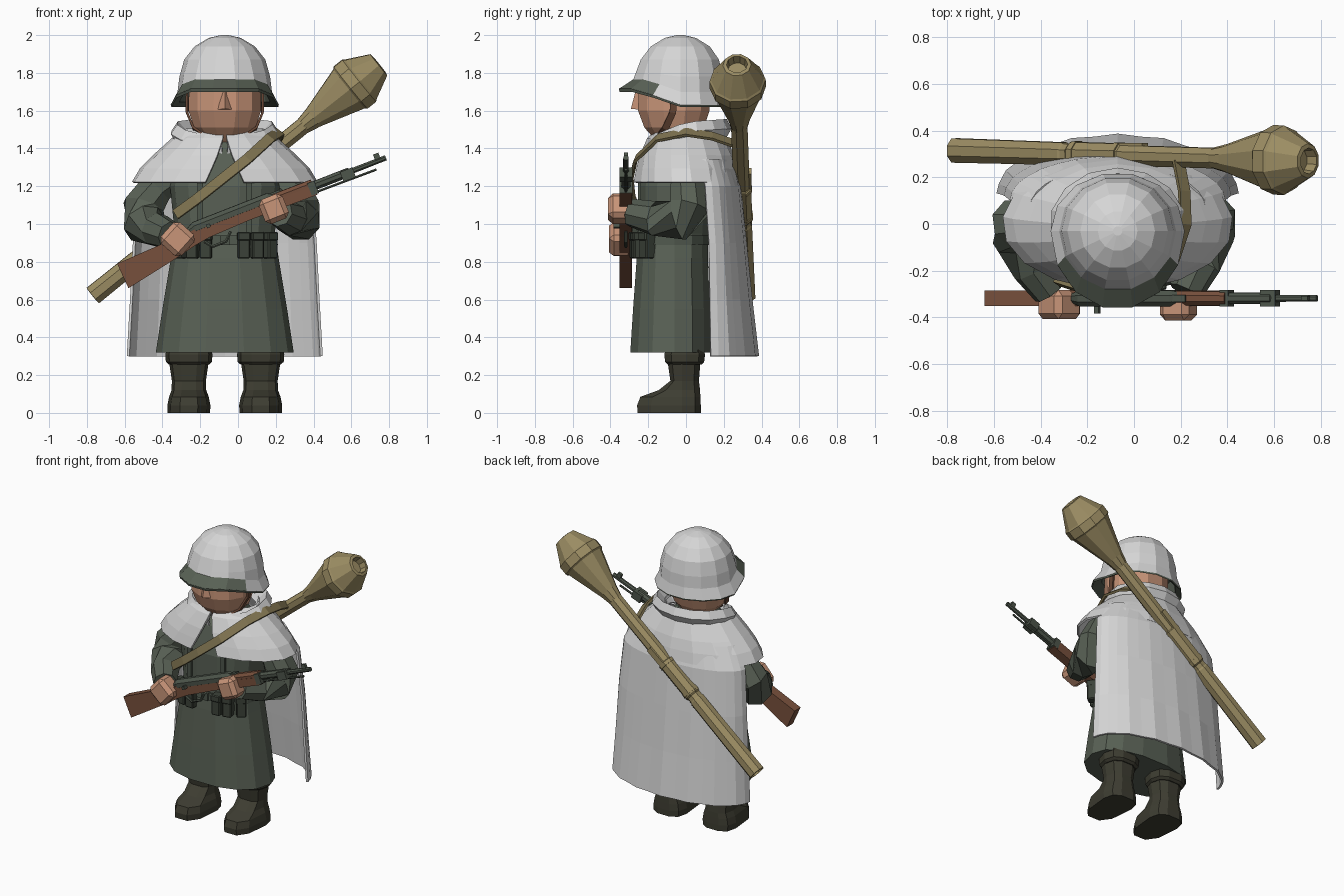
import bpy, bmesh, math
from mathutils import Vector, Matrix

if "Cube" in bpy.data.objects:
    bpy.data.objects.remove(bpy.data.objects["Cube"])

CX = -0.07  # body centre line


def material(name, rgb):
    m = bpy.data.materials.new(name)
    m.diffuse_color = (*rgb, 1)
    m.use_nodes = True
    m.node_tree.nodes["Principled BSDF"].inputs["Base Color"].default_value = m.diffuse_color
    return m


WHITE = material("snow white cloth", (0.67, 0.67, 0.67))
GREEN = material("field green wool", (0.098, 0.118, 0.090))
BOOT = material("dark boot leather", (0.047, 0.046, 0.031))
SKIN = material("skin", (0.58, 0.30, 0.19))
WOOD = material("brown wood", (0.185, 0.080, 0.045))
TAN = material("tan metal", (0.33, 0.265, 0.125))
SLING = material("sling webbing", (0.21, 0.17, 0.080))
METAL = material("green gunmetal", (0.075, 0.092, 0.070))
POUCH = material("dark pouch", (0.045, 0.055, 0.041))
STRAP = material("strap leather", (0.13, 0.06, 0.035))


def finish(name, bm, mat, solid=0):
    bmesh.ops.recalc_face_normals(bm, faces=bm.faces[:])
    me = bpy.data.meshes.new(name)
    bm.to_mesh(me)
    bm.free()
    me.materials.append(mat)
    ob = bpy.data.objects.new(name, me)
    bpy.context.collection.objects.link(ob)
    if solid:
        mod = ob.modifiers.new("thickness", 'SOLIDIFY')
        mod.thickness = solid
        mod.offset = 0
    return ob


def loft(name, rings, mat, closed=True, caps=(True, True), solid=0):
    bm = bmesh.new()
    vs = [[bm.verts.new(p) for p in r] for r in rings]
    n = len(vs[0])
    for a, b in zip(vs, vs[1:]):
        for i in range(n if closed else n - 1):
            j = (i + 1) % n
            bm.faces.new((a[i], a[j], b[j], b[i]))
    if closed:
        for use, r in zip(caps, (vs[0], vs[-1])):
            if use:
                bm.faces.new(r)
    return finish(name, bm, mat, solid)


def full(n):
    return [(i + 0.5) * math.tau / n for i in range(n)]


def arc(start, n):  # open arc round the back, start degrees away from the front
    return [math.radians(start + (360 - 2 * start) * i / n) for i in range(n + 1)]


def ring(angles, z, rx, yf, yb, yc=0, cx=CX, lift=None, power=1.0):
    pts = []
    for a in angles:
        s, c = math.sin(a), math.cos(a)
        s, c = (math.copysign(abs(v) ** power, v) for v in (s, c))
        y = yc + c * (yf - yc) if c > 0 else yc - c * (yb - yc)
        pts.append(Vector((cx + rx * s, y, z + (lift(math.cos(a)) if lift else 0))))
    return pts


def tube(name, pts, radii, mat, n=8, caps=(True, True)):
    pts = [Vector(p) for p in pts]
    rings = []
    for i, p in enumerate(pts):
        t = pts[min(i + 1, len(pts) - 1)] - pts[max(i - 1, 0)]
        if t.dot(pts[-1] - pts[0]) <= 0:  # keep recessed ends from twisting
            t = pts[-1] - pts[0]
        u = t.cross(Vector((0, 1, 0.05))).normalized()
        v = t.cross(u).normalized()
        rings.append([p + radii[i] * (u * math.cos(a) + v * math.sin(a)) for a in full(n)])
    return loft(name, rings, mat, caps=caps)


def box(name, loc, size, mat, rot=0, axis='Y', bevel=0):
    bm = bmesh.new()
    m = Matrix.Translation(loc) @ Matrix.Rotation(math.radians(rot), 4, axis) @ Matrix.Diagonal((*size, 1))
    bmesh.ops.create_cube(bm, size=1, matrix=m)
    if bevel:
        bmesh.ops.bevel(bm, geom=bm.edges[:], offset=bevel, segments=1, affect='EDGES')
    return finish(name, bm, mat)


def prism(name, outline, y0, y1, mat):
    return loft(name, [[Vector((x, y, z)) for x, z in outline] for y in (y0, y1)], mat)


def ribbon(name, pts, centre, width, thick, mat):
    pts = [Vector(p) for p in pts]
    rings = []
    for i, p in enumerate(pts):
        t = (pts[min(i + 1, len(pts) - 1)] - pts[max(i - 1, 0)]).normalized()
        w = t.cross(p - Vector(centre)).normalized()
        o = w.cross(t) * thick / 2
        w = w * width / 2
        rings.append([p + w + o, p - w + o, p - w - o, p + w - o])
    return loft(name, rings, mat)


# boots
for side, label in ((-1, "right"), (1, "left")):
    bx = CX + 0.19 * side
    a = full(10)
    foot = [(0, .112, -.265, .082), (.04, .114, -.268, .082), (.085, .105, -.25, .08),
            (.12, .092, -.15, .078), (.17, .090, -.085, .072), (.27, .105, -.10, .08)]
    loft(label + "_boot", [ring(a, z, r, f, b, -.02, bx, power=.75) for z, r, f, b in foot], BOOT)
    cuff = [(.255, .105, -.10, .085), (.27, .122, -.115, .10), (.31, .125, -.12, .105), (.36, .11, -.10, .09)]
    loft(label + "_boot_cuff", [ring(a, z, r, f, b, 0, bx, power=.8) for z, r, f, b in cuff], BOOT)

# coat, belt and pouches
coat = [(.32, .365, -.30, .13), (.55, .33, -.285, .13), (.82, .285, -.265, .12), (.95, .265, -.25, .12),
        (1.2, .29, -.25, .14), (1.38, .24, -.20, .14), (1.47, .12, -.12, .1)]
loft("coat", [ring(full(14), z, r, f, b, -.06, power=.85) for z, r, f, b in coat], GREEN)
loft("belt", [ring(full(14), z, r, f, b, -.06, power=.85) for z, r, f, b in
              ((.89, .281, -.266, .125), (.94, .275, -.26, .125))], METAL)
box("belt_buckle", (CX, -.266, .915), (.05, .018, .05), METAL)
for s in (-1, 1):
    for dx, y, rot in ((.10, -.265, 4), (.17, -.25, 14), (.238, -.205, 38)):
        box("pouch", (CX + s * dx, y, .885), (.062, .065, .135), POUCH, s * rot, 'Z', .006)
        box("pouch_flap", (CX + s * dx, y - .004, .935), (.068, .068, .045), POUCH, s * rot, 'Z', .006)
    box("chest_strap", (CX + s * .13, -.246, 1.08), (.03, .018, .28), METAL)

# arms and hands
tube("right_sleeve", [(-.33, .01, 1.25), (-.43, .01, 1.195), (-.50, .0, 1.09), (-.495, -.06, 1.0),
                      (-.43, -.19, .97), (-.36, -.29, .94)], [.06, .098, .115, .115, .092, .075], GREEN)
tube("left_sleeve", [(.19, .01, 1.25), (.28, .01, 1.195), (.325, .02, 1.09), (.325, -.04, 1.02),
                     (.28, -.17, 1.03), (.22, -.29, 1.06)], [.06, .098, .115, .115, .092, .075], GREEN)
box("right_hand", (-.32, -.345, .92), (.15, .125, .15), SKIN, 42, 'Y', .025)
box("left_hand", (.19, -.35, 1.08), (.135, .125, .14), SKIN, -22, 'Y', .025)

# head, nose and chin strap
head = [(1.38, .09, -.10, .06), (1.455, .115, -.175, .07), (1.51, .168, -.225, .1),
        (1.60, .198, -.26, .13), (1.78, .195, -.255, .13)]
loft("head", [ring(full(12), z, r, f, b, -.06, power=.9) for z, r, f, b in head], SKIN)
loft("nose", [[Vector((CX + x, y, z)) for x, y, z in row] for row in (
    ((-.045, -.245, 1.605), (0, -.292, 1.61), (.045, -.245, 1.605)),
    ((-.014, -.24, 1.70), (0, -.268, 1.70), (.014, -.24, 1.70)))], SKIN)
ribbon("chin_strap", [(CX + x, y, z) for x, y, z in (
    (-.2, -.06, 1.70), (-.2, -.07, 1.59), (-.165, -.11, 1.505), (-.09, -.15, 1.452), (.09, -.15, 1.452),
    (.165, -.11, 1.505), (.2, -.07, 1.59), (.2, -.06, 1.70))], (CX, -.07, 1.65), .035, .012, STRAP)

# helmet shell: rim steps up at the front, where the visor is bare green
A = full(14)


def rim(k):
    return lambda c: k * min(1, max(0, (c - .1) / .55))


shell = [(1.63, .287, -.365, .22, .085), (1.70, .25, -.285, .205, .066), (1.78, .24, -.272, .20, .02),
         (1.87, .215, -.245, .18, 0), (1.94, .16, -.19, .13, 0), (1.985, .085, -.115, .055, 0),
         (2.0, .02, -.05, -.01, 0)]
helmet = loft("helmet", [ring(A, z, r, f, b, -.03, lift=rim(k)) for z, r, f, b, k in shell],
              WHITE, caps=(False, True))
helmet.data.materials.append(GREEN)
for p in helmet.data.polygons:
    if p.center.y < -.2 and p.center.z < 1.755:
        p.material_index = 1
lining = [(1.632, .286, -.364, .219, .085), (1.62, .283, -.36, .217, .080),
          (1.645, .24, -.275, .19, .075), (1.75, .22, -.25, .18, .02)]
loft("helmet_lining", [ring(A, z, r, f, b, -.03, lift=rim(k)) for z, r, f, b, k in lining],
     GREEN, caps=(False, True))

# shoulder mantle, folded hood and long cape
mantle = [(1.50, .20, -.15, .16, 2), (1.45, .275, -.20, .21, 2), (1.36, .375, -.24, .25, 6),
          (1.29, .445, -.26, .27, 9), (1.22, .488, -.277, .285, 12)]
loft("shoulder_mantle", [ring(arc(g, 16), z, r, f, b) for z, r, f, b, g in mantle], WHITE, False, solid=.014)
hood = [(1.43, .25, -.19, .2), (1.49, .285, -.205, .235), (1.535, .255, -.18, .215), (1.46, .185, -.13, .15)]
loft("folded_hood", [ring(arc(3, 14), z, r, f, b, lift=lambda c: -.075 * c if c > 0 else -.015 * c)
                     for z, r, f, b in hood], WHITE, False, solid=.012)
cape = [(1.34, .37, .24, .07), (1.2, .455, .285, .10), (.9, .48, .315, .12), (.6, .495, .345, .125),
        (.30, .512, .38, .13)]
rows = []
for z, r, b, yc in cape:
    row = ring(arc(90, 16), z, r, yc, b, yc)
    for i in range(1, 16, 2):  # gentle folds
        row[i].y -= .008 * (1.34 - z)
    rows.append(row)
loft("long_cape", rows, WHITE, False, solid=.014)

# launcher across the back
P0, P1 = Vector((-.77, .315, .62)), Vector((.748, .27, 1.845))


def on_axis(ts):
    return [P0.lerp(P1, t) for t in ts]


tube("launcher_tube", on_axis((.04, 0, .001, .31, .315, .80)), [.04, .043, .056, .052, .047, .047], TAN, 8)
tube("launcher_sleeve", on_axis((.33, .335, .47, .475)), [.047, .055, .055, .047], TAN, 8)
for t in (.34, .46, .77):
    tube("launcher_ring", on_axis((t, t + .012)), [.059, .059], TAN, 8)
tube("warhead", on_axis((.735, .77, .895, .90, .93, .935, .998, 1.0, .975)),
     [.047, .062, .138, .149, .149, .14, .075, .056, .05], TAN, 10)
mid = P0.lerp(P1, .5)
box("launcher_trigger", (mid.x, mid.y + .035, mid.z), (.15, .04, .04), TAN, -38.9)
ribbon("launcher_sling", [(.19, .27, 1.42), (.215, .14, 1.465), (.22, 0, 1.486), (.17, -.15, 1.455),
                          (.05, -.265, 1.345), (-.1, -.295, 1.225), (-.22, -.285, 1.13), (-.33, -.25, 1.05)],
       (CX, 0, 1.1), .055, .016, SLING)

# rifle held across the chest
GY = -.318
prism("rifle_stock", [(-.64, .79), (-.39, .90), (-.22, .975), (.06, 1.08), (.41, 1.205), (.42, 1.155), (.06, 1.02),
                      (-.15, .93), (-.22, .89), (-.34, .81), (-.58, .66)], GY - .033, GY + .033, WOOD)


def gun(x, h=0):  # point on the bore line, raised by h
    return Vector((x - .36 * h, GY, 1.04 + .39 * x + .93 * h))


tube("rifle_receiver", [gun(-.26, .015), gun(-.22, .025), gun(.17, .025), gun(.2, .015)],
     [.02, .037, .037, .028], METAL)
tube("rifle_handguard", [gun(.19, .012), gun(.40, .012)], [.034, .032], WOOD)
tube("rifle_barrel", [gun(.15, .005), gun(.59, .005), gun(.595, .005), gun(.785, .005)],
     [.026, .026, .016, .015], METAL)
tube("cleaning_rod", [gun(.40, -.03), gun(.72, -.035)], [.007, .007], METAL, 6)
for x, w, h in ((.17, .03, .074), (.395, .04, .07), (.58, .07, .055)):
    box("rifle_band", gun(x, -.005), (w, .07, h), METAL, -21.3)
box("rear_sight", gun(.20, .04), (.08, .03, .025), METAL, -21.3)
box("front_sight", gun(.745, .025), (.03, .02, .04), METAL, -21.3)
box("bolt_handle", gun(-.15, .02) + Vector((0, -.04, -.01)), (.02, .05, .02), METAL, -21.3)
tube("trigger_guard", [gun(-.2, -.06), gun(-.17, -.10), gun(-.10, -.10), gun(-.06, -.06)],
     [.009] * 4, METAL, 6)
